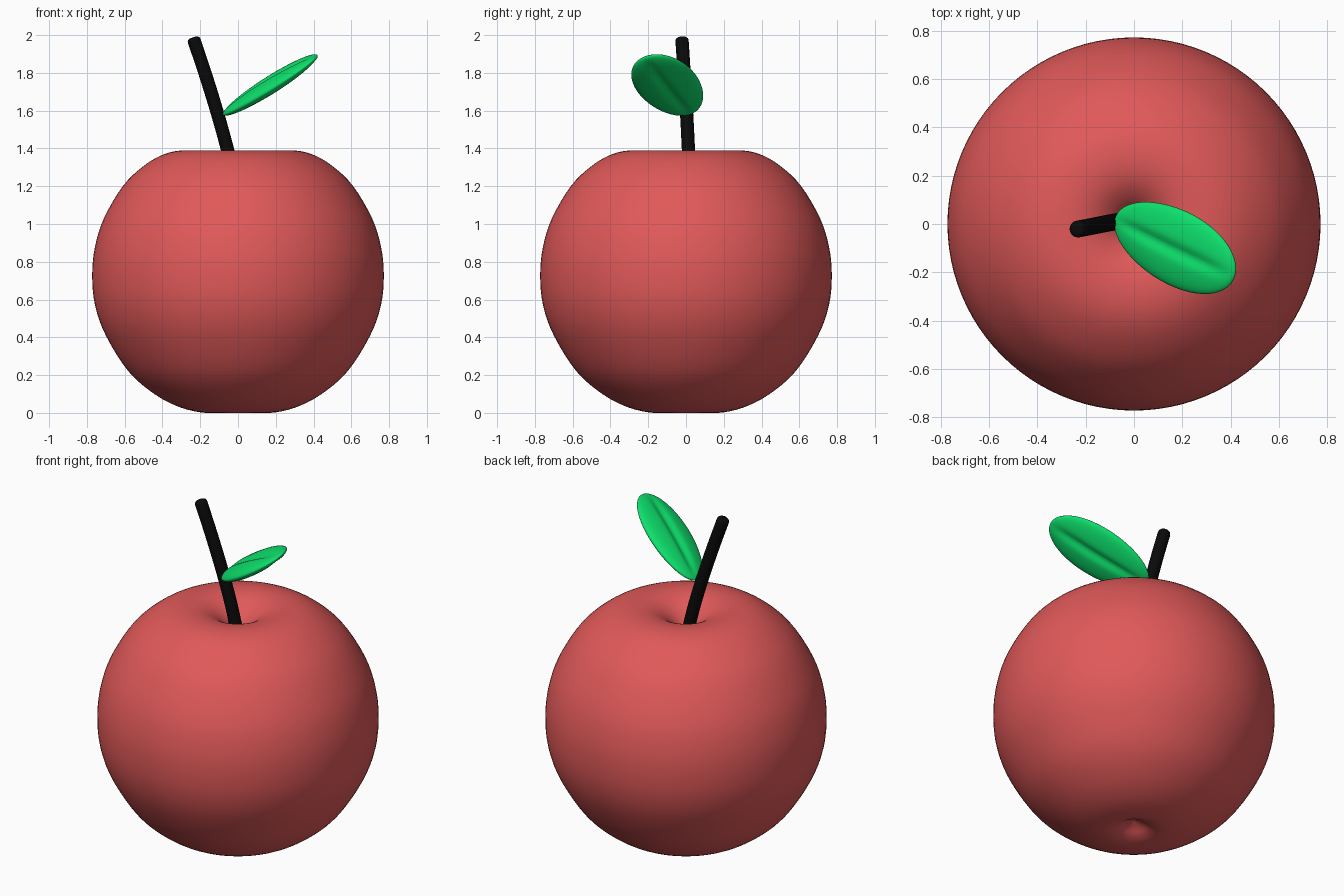
import bpy, bmesh, math
from mathutils import Vector, Matrix

if "Cube" in bpy.data.objects:
    bpy.data.objects.remove(bpy.data.objects["Cube"])


def material(name, rgb):
    m = bpy.data.materials.new(name)
    m.diffuse_color = (*rgb, 1)
    m.use_nodes = True
    m.node_tree.nodes["Principled BSDF"].inputs["Base Color"].default_value = m.diffuse_color
    return m


def spline(pts, steps):
    """Smooth Catmull-Rom path through the points."""
    p = [Vector(q) for q in pts]
    p = [2 * p[0] - p[1]] + p + [2 * p[-1] - p[-2]]
    out = []
    for i in range(1, len(p) - 2):
        a, b, c, d = p[i - 1:i + 3]
        for k in range(steps):
            t = k / steps
            out.append(0.5 * (2 * b + (c - a) * t + (2 * a - 5 * b + 4 * c - d) * t * t
                              + (3 * b - a - 3 * c + d) * t ** 3))
    return out + [p[-2]]


def skin(bm, rings):
    """Join rings of points into a closed tube with pole caps."""
    vs = [[bm.verts.new(q) for q in r] for r in rings]
    n = len(vs[0])
    for r, s in zip(vs, vs[1:]):
        for j in range(n):
            bm.faces.new((r[j], r[(j + 1) % n], s[(j + 1) % n], s[j]))
    bm.faces.new(vs[0][::-1])
    bm.faces.new(vs[-1])


def finish(name, bm, mat):
    bmesh.ops.recalc_face_normals(bm, faces=bm.faces)
    me = bpy.data.meshes.new(name)
    bm.to_mesh(me)
    bm.free()
    for f in me.polygons:
        f.use_smooth = True
    me.materials.append(mat)
    ob = bpy.data.objects.new(name, me)
    bpy.context.collection.objects.link(ob)
    return ob


red = material("apple red", (0.75, 0.10, 0.10))
green = material("leaf green", (0.004, 0.75, 0.15))
black = material("stem black", (0.003, 0.003, 0.003))

# Fruit: lathed profile (radius, height) with a dimple at both ends
profile = [(0.002, 0.06), (0.05, 0.04), (0.10, 0.012), (0.17, 0.0), (0.30, 0.027),
           (0.44, 0.098), (0.58, 0.22), (0.70, 0.41), (0.757, 0.57), (0.772, 0.73),
           (0.757, 0.88), (0.71, 1.03), (0.61, 1.20), (0.50, 1.307), (0.39, 1.37),
           (0.28, 1.39), (0.18, 1.374), (0.10, 1.325), (0.04, 1.255), (0.002, 1.23)]
N = 96
bm = bmesh.new()
skin(bm, [[(p.x * math.cos(math.tau * j / N), p.x * math.sin(math.tau * j / N), p.y)
           for j in range(N)] for p in spline(profile, 4)])
finish("fruit", bm, red)

# Stem: tube along a leaning path, with a rounded tip
path = spline([(-0.018, 0.02, 1.22), (-0.055, 0.013, 1.39), (-0.11, 0.003, 1.59),
               (-0.175, -0.01, 1.80), (-0.238, -0.022, 1.987)], 6)
direction = (path[-1] - path[-2]).normalized()
stations = [(p, 0.035) for p in path[:-1]]
for k in range(6):
    a = k / 5 * math.pi / 2
    stations.append((path[-1] + direction * 0.018 * (math.sin(a) - 1),
                     0.016 + 0.019 * math.cos(a)))
rings = []
for i, (p, r) in enumerate(stations):
    t = direction if i >= len(path) - 1 else path[i + 1] - path[i]
    side = Vector((0, 1, 0)).cross(t).normalized()
    up = t.normalized().cross(side)
    rings.append([p + r * (side * math.cos(math.tau * j / 24) + up * math.sin(math.tau * j / 24))
                  for j in range(24)])
bm = bmesh.new()
skin(bm, rings)
finish("stem", bm, black)

# Leaf: flattened ellipsoid with a midrib groove on both faces
along = Vector((0.789, -0.38, 0.481)).normalized()
across = Vector((0.251, 0.915, 0.311))
across = (across - along * across.dot(along)).normalized()
normal = along.cross(across)
bm = bmesh.new()
bmesh.ops.create_uvsphere(bm, u_segments=64, v_segments=40, radius=1,
                          matrix=Matrix.Rotation(math.pi / 2, 4, 'Y'))
centre = Vector((0.17, -0.095, 1.735))
for v in bm.verts:
    u, w, h = v.co
    groove = 1 - 0.4 * math.exp(-(w / 0.16) ** 2) * (1 - u ** 4)
    v.co = (centre + along * 0.313 * u + across * 0.162 * w * (1 + 0.06 * u)
            + normal * 0.042 * h * groove)
finish("leaf", bm, green)
